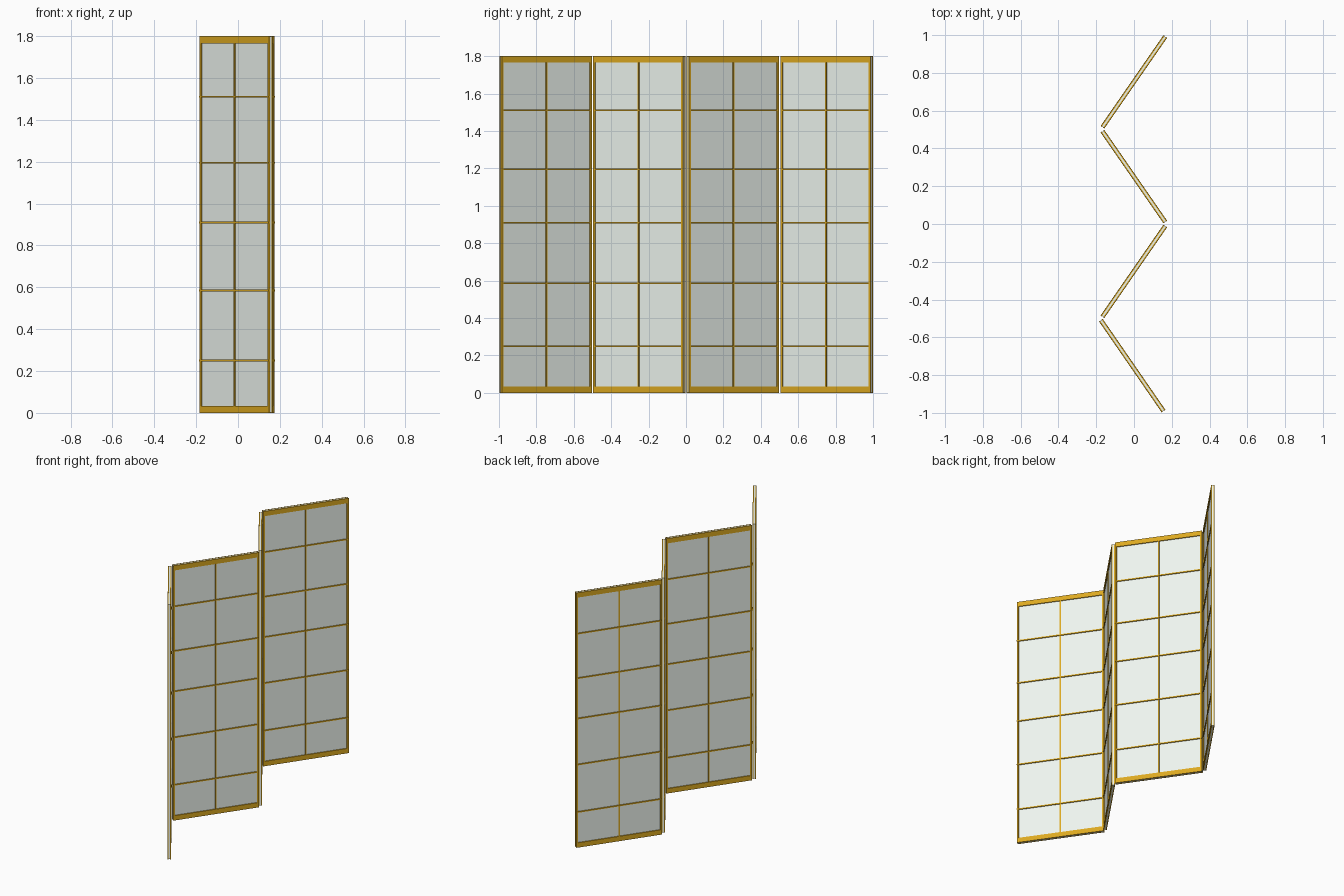
import bpy, bmesh, math
from mathutils import Vector, Matrix

if "Cube" in bpy.data.objects:
    bpy.data.objects.remove(bpy.data.objects["Cube"])


def material(name, rgba):
    m = bpy.data.materials.new(name)
    m.diffuse_color = rgba
    m.use_nodes = True
    m.node_tree.nodes["Principled BSDF"].inputs["Base Color"].default_value = m.diffuse_color
    return m


GOLD = material("gold_wood", (0.72, 0.40, 0.015, 1))
PAPER = material("pale_paper", (0.86, 0.92, 0.87, 0.8))

H, L = 1.80, 0.585          # panel height and length
DEPTH, SHEET = 0.022, 0.009  # frame depth and sheet thickness
RAIL, STILE, BAR = 0.034, 0.012, 0.008
BAR_HEIGHTS = (0.25, 0.585, 0.91, 1.195, 1.51)


def boxes(name, parts, mat, matrix):
    """One object from boxes given as (centre, size)."""
    bm = bmesh.new()
    for c, s in parts:
        bmesh.ops.create_cube(bm, size=1, matrix=Matrix.Translation(c) @ Matrix.Diagonal((*s, 1)))
    me = bpy.data.meshes.new(name)
    bm.to_mesh(me)
    bm.free()
    me.materials.append(mat)
    ob = bpy.data.objects.new(name, me)
    ob.matrix_world = matrix
    bpy.context.collection.objects.link(ob)


# Zigzag panel centre lines, front to back
PANELS = [((0.156, -0.990), (-0.175, -0.510)),
          ((-0.167, -0.491), (0.166, -0.010)),
          ((0.166, 0.010), (-0.167, 0.491)),
          ((-0.167, 0.512), (0.166, 0.993))]

for i, (a, b) in enumerate(PANELS, 1):
    a, b = Vector(a), Vector(b)
    mid, d = (a + b) / 2, b - a
    m = Matrix.Translation((mid.x, mid.y, 0)) @ Matrix.Rotation(math.atan2(d.y, d.x), 4, 'Z')

    # Paper sheet, its edge showing between the frame halves
    boxes(f"paper_sheet_{i}", [((0, 0, H / 2), (L - 0.004, SHEET, H - 0.002))], PAPER, m)

    # Frame rails, stiles and lattice bars on both faces
    t = (DEPTH - SHEET) / 2
    frame, lattice = [], []
    for s in (-1, 1):
        y = s * (SHEET + t) / 2
        for z in (RAIL / 2, H - RAIL / 2):
            frame.append(((0, y, z), (L, t, RAIL)))
        for x in (-1, 1):
            frame.append(((x * (L - STILE) / 2, y, H / 2), (STILE, t, H - 2 * RAIL)))
        lattice.append(((0, y, H / 2), (BAR, t, H - 2 * RAIL)))
        for z in BAR_HEIGHTS:
            lattice.append(((0, y + s * 0.001, z), (L, t, BAR)))
    boxes(f"frame_{i}", frame, GOLD, m)
    boxes(f"lattice_bars_{i}", lattice, GOLD, m)
